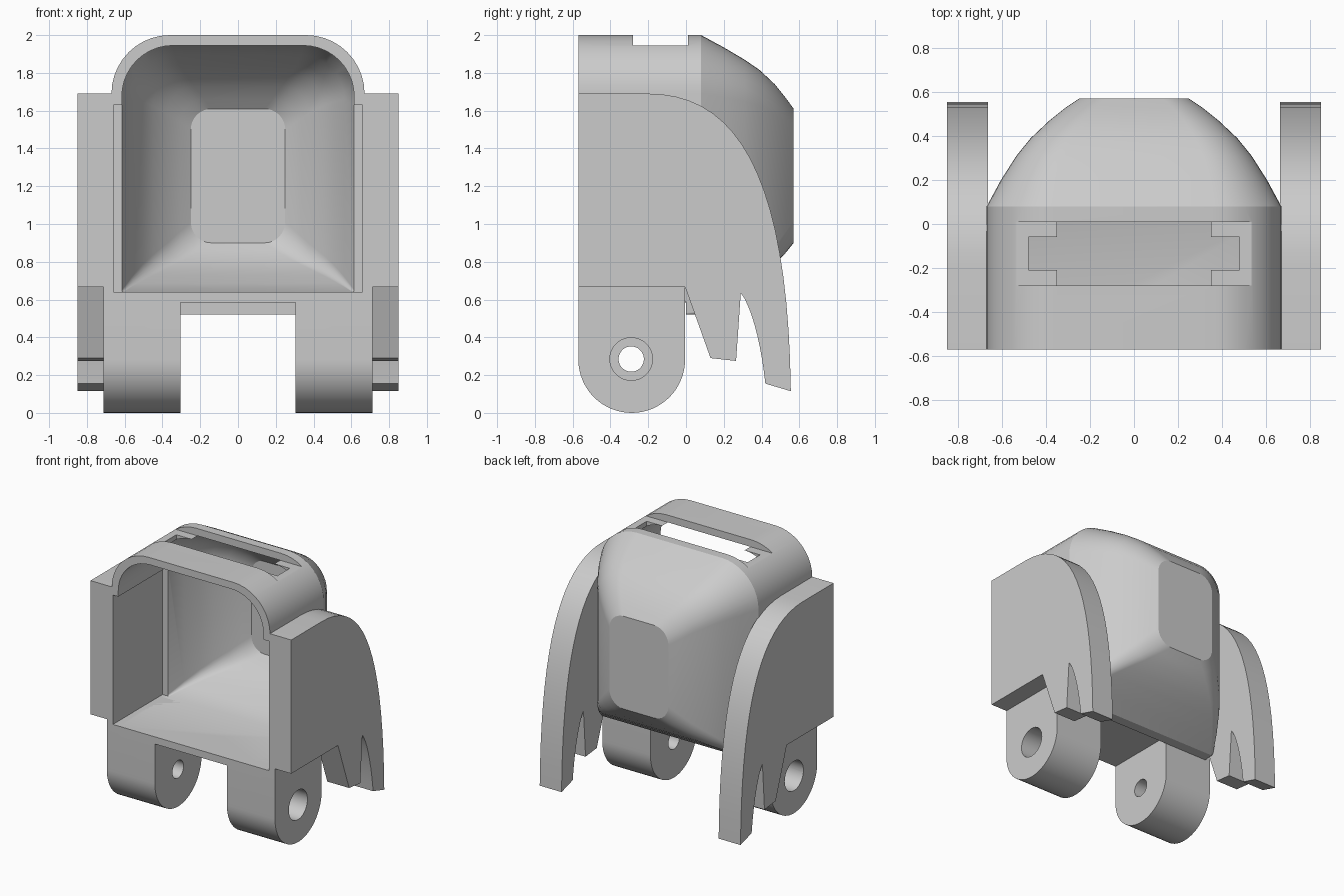
import bpy, bmesh, math
from mathutils import Vector
from mathutils.geometry import interpolate_bezier

if "Cube" in bpy.data.objects:
    bpy.data.objects.remove(bpy.data.objects["Cube"], do_unlink=True)

grey = bpy.data.materials.new("plain_grey")
grey.use_nodes = True
grey.diffuse_color = (0.6, 0.6, 0.6, 1)
grey.node_tree.nodes["Principled BSDF"].inputs["Base Color"].default_value = (0.6, 0.6, 0.6, 1)


def loft(name, rings):
    """Skin a list of equal-length point rings and cap both ends."""
    bm = bmesh.new()
    loops = [[bm.verts.new(p) for p in ring] for ring in rings]
    n = len(loops[0])
    for a, b in zip(loops, loops[1:]):
        for i in range(n):
            j = (i + 1) % n
            bm.faces.new((a[i], a[j], b[j], b[i]))
    bm.faces.new(loops[0])
    bm.faces.new(loops[-1])
    bmesh.ops.recalc_face_normals(bm, faces=bm.faces)
    mesh = bpy.data.meshes.new(name)
    bm.to_mesh(mesh)
    bm.free()
    mesh.materials.append(grey)
    obj = bpy.data.objects.new(name, mesh)
    bpy.context.collection.objects.link(obj)
    return obj


def prism(name, outline, x0, x1):
    """Extrude a (y, z) outline along x."""
    return loft(name, [[(x, y, z) for y, z in outline] for x in (x0, x1)])


def box(name, x, y0, y1, z0, z1):
    return prism(name, [(y0, z0), (y1, z0), (y1, z1), (y0, z1)], -x, x)


def arc(cy, cz, r, start, end, n=32):
    return [(cy + r * math.cos(math.radians(start + (end - start) * i / n)),
             cz + r * math.sin(math.radians(start + (end - start) * i / n))) for i in range(n + 1)]


def bezier(*pts, n=20):
    return [(p.x, p.y) for p in interpolate_bezier(*[Vector((y, z, 0)) for y, z in pts], n)]


def section(y, hw, zb, zt, rb, rt):
    """Rounded rectangle across x and z at depth y."""
    pts = (arc(hw - rt, zt - rt, rt, 0, 90, 10) + arc(rt - hw, zt - rt, rt, 90, 180, 10)
           + arc(rb - hw, zb + rb, rb, 180, 270, 6) + arc(hw - rb, zb + rb, rb, 270, 360, 6))
    return [(x, y, z) for x, z in pts]


def cut(obj, cutters):
    for c in cutters:
        mod = obj.modifiers.new("cut", 'BOOLEAN')
        mod.operation, mod.solver, mod.object = 'DIFFERENCE', 'EXACT', c
        bpy.context.view_layer.objects.active = obj
        bpy.ops.object.modifier_apply(modifier=mod.name)


def smooth(obj, angle):
    bpy.ops.object.select_all(action='DESELECT')
    obj.select_set(True)
    bpy.context.view_layer.objects.active = obj
    bpy.ops.object.shade_smooth_by_angle(angle=math.radians(angle))


FRONT = -0.57
# depth, half width, bottom and top of the tapering rear
taper = [(0.08, 0.67, 0.52, 2.0), (0.2, 0.605, 0.595, 1.935), (0.31, 0.535, 0.665, 1.87),
         (0.39, 0.47, 0.72, 1.815), (0.47, 0.385, 0.785, 1.74), (0.53, 0.31, 0.85, 1.665),
         (0.57, 0.25, 0.9, 1.61)]

# Outer hood: straight arch, then tapered rear
outer = [section(FRONT, 0.67, 0.585, 2, 0.01, 0.31), section(0, 0.67, 0.585, 2, 0.01, 0.31),
         section(0.001, 0.67, 0.52, 2, 0.01, 0.31)]
inner = [section(-0.7, 0.615, 0.64, 1.945, 0.01, 0.27)]
for y, hw, zb, zt in taper:
    t = (y - 0.08) / 0.49
    outer.append(section(y, hw, zb, zt, 0.02 + 0.1 * t, 0.31 - 0.19 * t))
    inner.append(section(y - 0.05, hw - 0.055 * (1 - t), zb + 0.12 * (1 - t),
                         zt - 0.055 * (1 - t), 0.01 + 0.1 * t, 0.27 - 0.16 * t))
hood = loft("hood_shell", outer)
cavity = loft("cavity_cutter", inner)
cavity_sides = box("cavity_side_cutter", 0.66, -0.7, 0.03, 0.64, 1.63)

# Stepped slot through the roof
slot = [box("slot_recess_cutter", 0.535, -0.28, 0.01, 1.945, 2.2),
        box("slot_cutter", 0.35, -0.28, 0.01, 1.7, 2.2),
        box("slot_end_cutter", 0.48, -0.21, -0.06, 1.7, 2.2)]
cut(hood, [cavity, cavity_sides] + slot)
smooth(hood, 25)

# Side plates with clawed lower edge, and hinge lugs
plate_outline = ([(FRONT, 0.667), (FRONT, 1.69)]
                 + bezier((-0.2, 1.69), (0.3, 1.69), (0.54, 1.2), (0.555, 0.115))
                 + bezier((0.42, 0.155), (0.4, 0.35), (0.35, 0.56), (0.29, 0.635), n=10)
                 + [(0.265, 0.275), (0.13, 0.29), (-0.005, 0.667)])
lug_outline = arc(-0.2875, 0.2825, 0.2825, 180, 360) + [(-0.005, 0.667), (FRONT, 0.667)]
hole_y, hole_z = -0.29, 0.285
helpers = [cavity, cavity_sides] + slot
for side, s in (("left", 1), ("right", -1)):
    plate = prism(side + "_side_plate", plate_outline, s * 0.665, s * 0.85)
    smooth(plate, 25)
    lug = prism(side + "_hinge_lug", lug_outline, s * 0.305, s * 0.712)
    bore = prism("bore_cutter", arc(hole_y, hole_z, 0.067, 0, 350, 35), s * 0.2, s * 0.9)
    counterbore = prism("counterbore_cutter", arc(hole_y, hole_z, 0.113, 0, 350, 35), s * 0.51, s * 0.9)
    cut(lug, [cavity_sides, bore, counterbore])
    smooth(lug, 25)
    helpers += [bore, counterbore]

for h in helpers:
    bpy.data.objects.remove(h, do_unlink=True)
